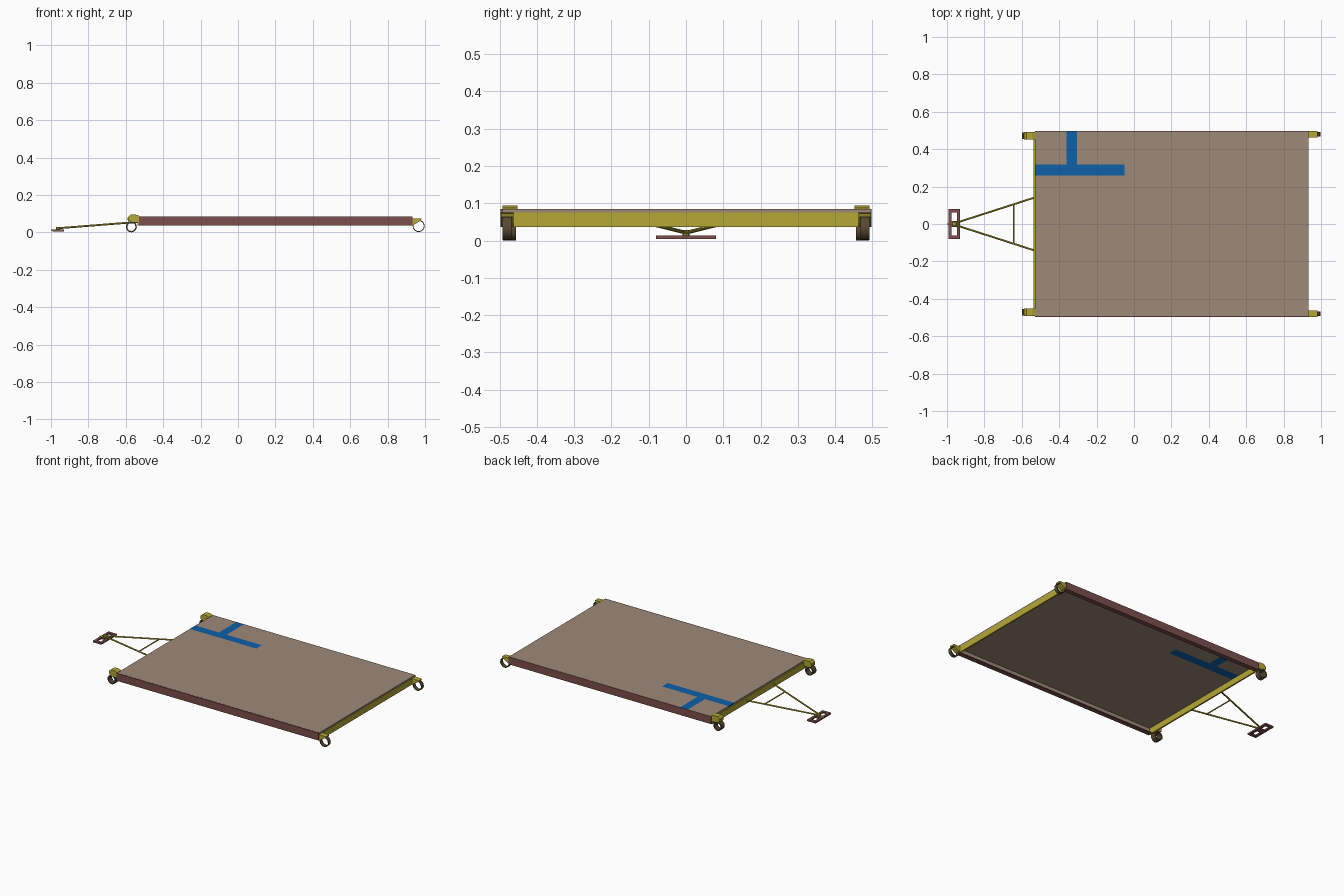
import bpy, bmesh, math
from mathutils import Vector

if "Cube" in bpy.data.objects:
    bpy.data.objects.remove(bpy.data.objects["Cube"])


def material(name, r, g, b):
    m = bpy.data.materials.new(name)
    m.diffuse_color = (r, g, b, 1)
    m.use_nodes = True
    m.node_tree.nodes["Principled BSDF"].inputs["Base Color"].default_value = m.diffuse_color
    return m


BEIGE = material("deck beige", 0.34, 0.255, 0.19)
BLUE = material("stripe blue", 0.004, 0.115, 0.39)
BROWN = material("red brown", 0.20, 0.078, 0.072)
YELLOW = material("frame yellow", 0.46, 0.39, 0.035)
DARK = material("wheel dark brown", 0.10, 0.066, 0.034)


def finish(name, bm, *mats):
    bmesh.ops.recalc_face_normals(bm, faces=bm.faces)
    me = bpy.data.meshes.new(name)
    bm.to_mesh(me)
    bm.free()
    for m in mats:
        me.materials.append(m)
    ob = bpy.data.objects.new(name, me)
    bpy.context.collection.objects.link(ob)
    return ob


def box(name, x, y, z, mat):
    bm = bmesh.new()
    bmesh.ops.create_cube(bm, size=1)
    for v in bm.verts:
        v.co = [a[0] + (c + 0.5) * (a[1] - a[0]) for c, a in zip(v.co, (x, y, z))]
    return finish(name, bm, mat)


def profile_y(name, pts, y0, y1, mat):
    """Extrude an x-z outline along y."""
    bm = bmesh.new()
    f = bm.faces.new([bm.verts.new((x, y0, z)) for x, z in pts])
    ext = bmesh.ops.extrude_face_region(bm, geom=[f])["geom"]
    for v in ext:
        if isinstance(v, bmesh.types.BMVert):
            v.co.y = y1
    return finish(name, bm, mat)


def rod(name, a, b, r, mat):
    a, b = Vector(a), Vector(b)
    bm = bmesh.new()
    bmesh.ops.create_cone(bm, cap_ends=True, segments=8, radius1=r, radius2=r, depth=(b - a).length)
    rot = (b - a).to_track_quat('Z', 'Y')
    for v in bm.verts:
        v.co = rot @ v.co + (a + b) / 2
    return finish(name, bm, mat)


def ring_wheel(name, x, y, z, r, inner, width):
    """Open hoop wheel with its axis along y."""
    n = 24
    bm = bmesh.new()
    section = ((r, -1), (r, 1), (inner, 1), (inner, -1))
    rings = []
    for i in range(n):
        t = 2 * math.pi * i / n
        rings.append([bm.verts.new((x + q * math.cos(t), y + s * width / 2, z + q * math.sin(t)))
                      for q, s in section])
    for i in range(n):
        a, b = rings[i], rings[(i + 1) % n]
        for k in range(4):
            bm.faces.new((a[k], a[(k + 1) % 4], b[(k + 1) % 4], b[k]))
    ob = finish(name, bm, DARK)
    bpy.context.view_layer.objects.active = ob
    ob.select_set(True)
    bpy.ops.object.shade_smooth_by_angle(angle=math.radians(35))
    ob.select_set(False)
    return ob


# Deck: plate cut along the blue T stripe, coloured by position
xs = (-0.53, -0.36, -0.305, -0.05, 0.932)
ys = (-0.491, 0.26, 0.318, 0.495)
bm = bmesh.new()
grid = [[bm.verts.new((x, y, 0.085)) for y in ys] for x in xs]
for i in range(len(xs) - 1):
    for j in range(len(ys) - 1):
        f = bm.faces.new((grid[i][j], grid[i + 1][j], grid[i + 1][j + 1], grid[i][j + 1]))
        bar = j == 1 and i < 3
        stem = j == 2 and i == 1
        f.material_index = 1 if bar or stem else 0
deck = finish("deck", bm, BEIGE, BLUE)
solid = deck.modifiers.new("thickness", 'SOLIDIFY')
solid.thickness = 0.01
solid.offset = -1

# Side rails: outer web, bottom flange and pale inner skirt
for s, side in ((-1, "front"), (1, "back")):
    def span(a, b):
        return sorted((s * a, s * b))
    box(side + "_rail_web", (-0.53, 0.932), span(0.491, 0.498), (0.036, 0.0845), BROWN)
    box(side + "_rail_flange", (-0.527, 0.929), span(0.468, 0.491), (0.036, 0.042), BROWN)
    box(side + "_rail_skirt", (-0.527, 0.929), span(0.485, 0.491), (0.042, 0.075), BEIGE)

    # Left corner: caster bracket, fork and hoop wheel
    profile_y(side + "_left_bracket", [(-0.527, 0.088), (-0.545, 0.094), (-0.575, 0.094), (-0.588, 0.082),
              (-0.588, 0.062), (-0.56, 0.055), (-0.527, 0.05)], s * 0.452, s * 0.492, YELLOW)
    rod(side + "_left_pin", (-0.592, s * 0.472, 0.073), (-0.54, s * 0.472, 0.073), 0.006, YELLOW)
    ring_wheel(side + "_left_wheel", -0.57, s * 0.473, 0.029, 0.029, 0.0215, 0.035)

    # Right corner: wedge bracket and hoop wheel
    profile_y(side + "_right_bracket", [(0.93, 0.075), (0.982, 0.073), (0.978, 0.064), (0.935, 0.037),
              (0.93, 0.037)], s * 0.462, s * 0.496, YELLOW)
    ring_wheel(side + "_right_wheel", 0.966, s * 0.48, 0.034, 0.032, 0.0275, 0.024)

    # Towing frame leg
    rod(side + "_tow_leg", (-0.53, s * 0.142, 0.056), (-0.962, s * 0.003, 0.022), 0.005, YELLOW)

# End beams
box("left_end_beam", (-0.536, -0.526), (-0.491, 0.491), (0.036, 0.0755), YELLOW)
box("right_end_beam", (0.925, 0.934), (-0.491, 0.491), (0.036, 0.0755), YELLOW)

# Towing frame: cross bar, pivot and hook tip
rod("tow_cross_bar", (-0.642, -0.105, 0.047), (-0.642, 0.105, 0.047), 0.004, YELLOW)
rod("tow_pivot", (-0.962, 0, 0.006), (-0.962, 0, 0.028), 0.01, YELLOW)
rod("tow_tip", (-1.0, 0, 0.012), (-0.94, 0, 0.012), 0.003, YELLOW)

# Tow plate: frame with two slots
for i, x in enumerate(((-0.992, -0.976), (-0.947, -0.931))):
    box("tow_plate_side_%d" % i, x, (-0.08, 0.08), (0.004, 0.014), BROWN)
for i, y in enumerate(((-0.08, -0.062), (-0.016, 0.016), (0.062, 0.08))):
    box("tow_plate_bar_%d" % i, (-0.976, -0.947), y, (0.004, 0.014), BROWN)
